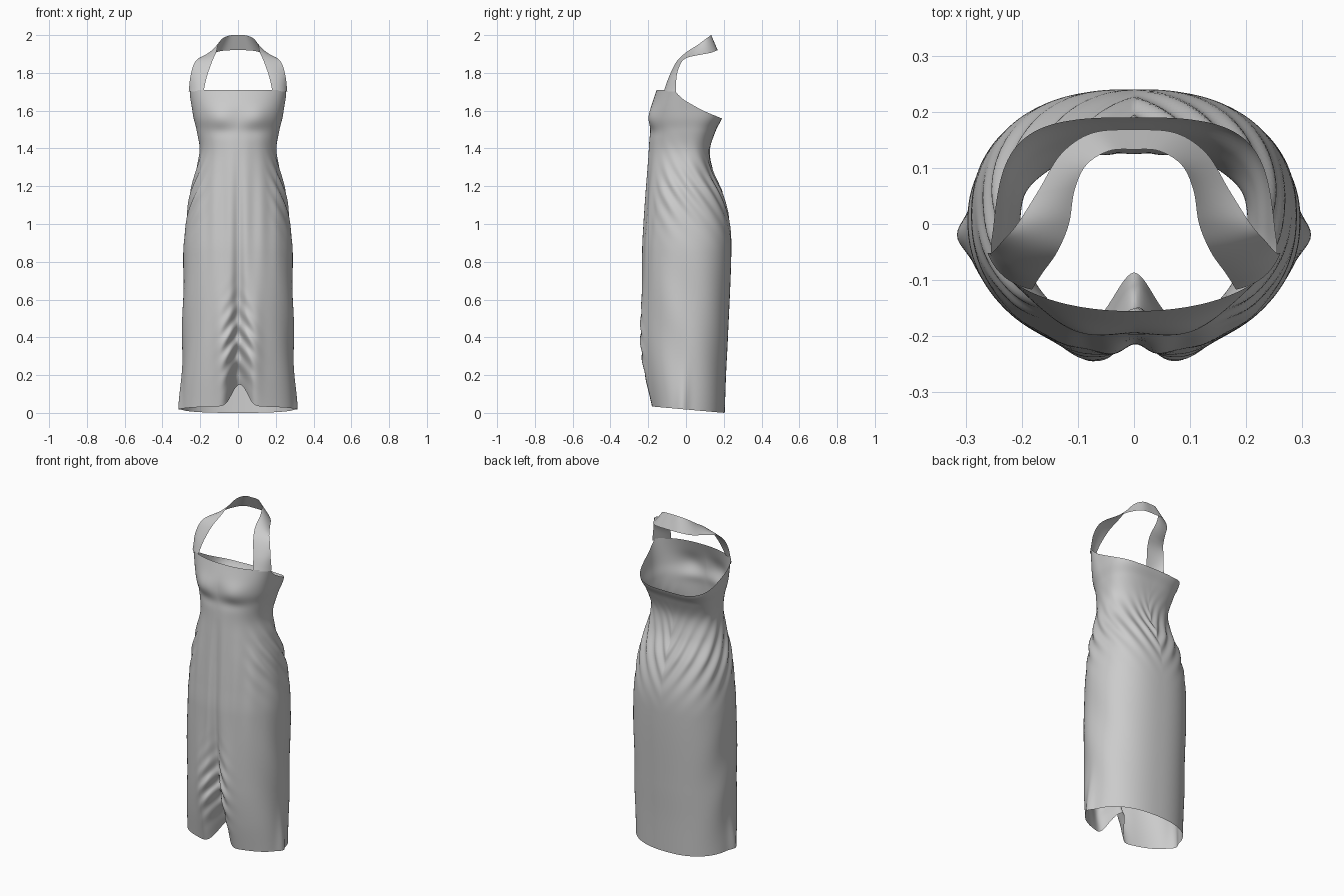
import bpy, bmesh
from math import sin, cos, pi, exp

if "Cube" in bpy.data.objects:
    bpy.data.objects.remove(bpy.data.objects["Cube"])


def curve(rows, t):
    """Smooth interpolation of rows (key, values...) at key t."""
    n = len(rows)
    t = min(max(t, rows[0][0]), rows[-1][0])
    i = 0
    while i < n - 2 and t > rows[i + 1][0]:
        i += 1
    a, b = rows[i], rows[i + 1]
    p, q = rows[max(i - 1, 0)], rows[min(i + 2, n - 1)]
    h = b[0] - a[0]
    u = (t - a[0]) / h
    out = []
    for k in range(1, len(a)):
        ma = (b[k] - p[k]) / (b[0] - p[0]) * h
        mb = (q[k] - a[k]) / (q[0] - a[0]) * h
        out.append((2*u**3 - 3*u*u + 1) * a[k] + (u**3 - 2*u*u + u) * ma
                   + (3*u*u - 2*u**3) * b[k] + (u**3 - u*u) * mb)
    return out


def bump(v, centre, width):
    return exp(-((v - centre) / width) ** 2)


def grid_mesh(name, rows, closed):
    """Smooth surface through rows of points, optionally closed around each row."""
    bm = bmesh.new()
    vs = [[bm.verts.new(p) for p in r] for r in rows]
    n = len(rows[0])
    for r0, r1 in zip(vs, vs[1:]):
        for j in range(n if closed else n - 1):
            k = (j + 1) % n
            bm.faces.new((r0[j], r0[k], r1[k], r1[j]))
    for f in bm.faces:
        f.smooth = True
    me = bpy.data.meshes.new(name)
    bm.to_mesh(me)
    bm.free()
    ob = bpy.data.objects.new(name, me)
    bpy.context.collection.objects.link(ob)
    return ob


# Dress silhouette: z, half width, front y, back y, y of widest point, back squareness
BODY = [
    (0.00, .296, -.180, .205, -.02, 2.3), (0.20, .295, -.215, .212, -.01, 2.3),
    (0.40, .293, -.233, .222, 0, 2.3), (0.85, .288, -.233, .240, 0, 2.4),
    (1.00, .275, -.225, .232, 0, 2.4), (1.15, .253, -.215, .195, 0, 2.4),
    (1.28, .222, -.206, .142, 0, 2.4), (1.39, .203, -.198, .126, 0, 2.5),
    (1.50, .220, -.192, .160, 0, 2.9), (1.56, .235, -.192, .190, -.01, 3.3),
    (1.62, .245, -.184, .195, -.02, 3.4), (1.72, .262, -.152, .195, -.03, 3.4)]
# Depth of the centre front fold by height
FOLD = [(0, .145), (.15, .12), (.3, .075), (.5, .045), (.8, .02), (1.15, .007), (1.4, 0)]
# Armhole edge: y, z
ARMHOLE = [(-.06, 1.71), (-.03, 1.675), (0, 1.65), (.1, 1.595), (.19, 1.56)]


def ring_point(t, z):
    """Plain cross-section point; t = 0 is centre front."""
    w, yf, yb, yc, nb = curve(BODY, z)
    s, c = sin(t), cos(t)
    d, n = (yc - yf, 2.1) if c > 0 else (yb - yc, nb)
    r = (abs(s / w) ** n + abs(c / d) ** n) ** (-1 / n)
    return r * s, yc - r * c


def dress_point(t, z):
    """Cross-section point with folds, bust and drapery added."""
    x, y = ring_point(t, z)
    a = abs(t)
    ax = abs(x)
    out = 0.0
    # diagonal drapery from side waist to hip
    if a > 0.7:
        out += .0065 * sin(2*pi*(z + .35*a) / .125) * bump(z, 1.17, .15) * min(1, (a - .7) * 2)
    # soft side crumples lower down
    out += .004 * sin(14*z + 5*a) * bump(a, pi/2, .5) * bump(z, .45, .5)
    # pointed side seam at the hem
    out += .018 * bump(a, 1.57, .1) * bump(z, 0, .2)
    x += out * sin(t)
    y -= out * cos(t)
    if cos(t) > 0:
        # bust
        y -= .016 * bump(ax, .1, .07) * bump(z, 1.565, .055)
        y += .006 * bump(z, 1.49, .03) * bump(ax, .08, .09)
        # gentle vertical folds under the bust
        y += .003 * cos(ax * 75) * bump(z, 1.05, .3) * cos(t)
        # centre fold, side lobes and chevron wrinkles
        depth = curve(FOLD, z)[0]
        y += depth * bump(x, .003, .022 + .2 * depth)
        y -= .016 * bump(ax, .09, .04) * bump(z, .35, .28)
        y += .011 * sin(2*pi*(z + 1.3*ax) / .1) * bump(z, .37, .17) * bump(ax, .03, .055)
    return x, y


# Dress body: one tube from curved hem to neckline
COLS, ROWS = 220, 130
rows = [[] for _ in range(ROWS + 1)]
for j in range(COLS):
    t = -pi + 2 * pi * j / COLS
    hx, hy = ring_point(t, .03)
    tx, ty = ring_point(t, 1.66)
    hem = max(0, .018 - .088 * hy)
    if cos(t) > 0:
        hem += .115 * bump(hx, .008, .05)
    top = curve(ARMHOLE, ty)[0]
    for i in range(ROWS + 1):
        z = hem + (top - hem) * i / ROWS
        x, y = dress_point(t, z)
        rows[i].append((x, y, z))
grid_mesh("dress_body", rows, True)

# Halter strap: ribbon between an inner and an outer edge, mirrored over x
INNER = [(.182, -.117, 1.705), (.165, -.09, 1.78), (.137, -.05, 1.86), (.116, 0, 1.908),
         (.106, .06, 1.947), (.085, .105, 1.98), (.045, .13, 1.998), (0, .133, 2.0)]
OUTER = [(.261, -.052, 1.70), (.252, -.05, 1.78), (.234, -.03, 1.845), (.208, 0, 1.878),
         (.17, .06, 1.893), (.13, .125, 1.905), (.075, .162, 1.918), (0, .168, 1.92)]


def keyed(points):
    """Right-half points followed by their mirror image, keyed by index."""
    full = points + [(-x, y, z) for x, y, z in points[-2::-1]]
    return [(i, *p) for i, p in enumerate(full)]


inner, outer = keyed(INNER), keyed(OUTER)
last = len(inner) - 1
strap = []
for i in range(113):
    t = last * i / 112
    a, b = curve(inner, t), curve(outer, t)
    side = 1 if t < last / 2 else -1
    bulge = .014 * (bump(t, 0, 1.5) + bump(t, last, 1.5))
    row = []
    for k in range(11):
        u = k / 10
        o = bulge * 4 * u * (1 - u)
        x, y, z = (p + (q - p) * u for p, q in zip(a, b))
        row.append((x + .7 * o * side, y - .7 * o, z))
    strap.append(row)
grid_mesh("halter_strap", strap, False)
